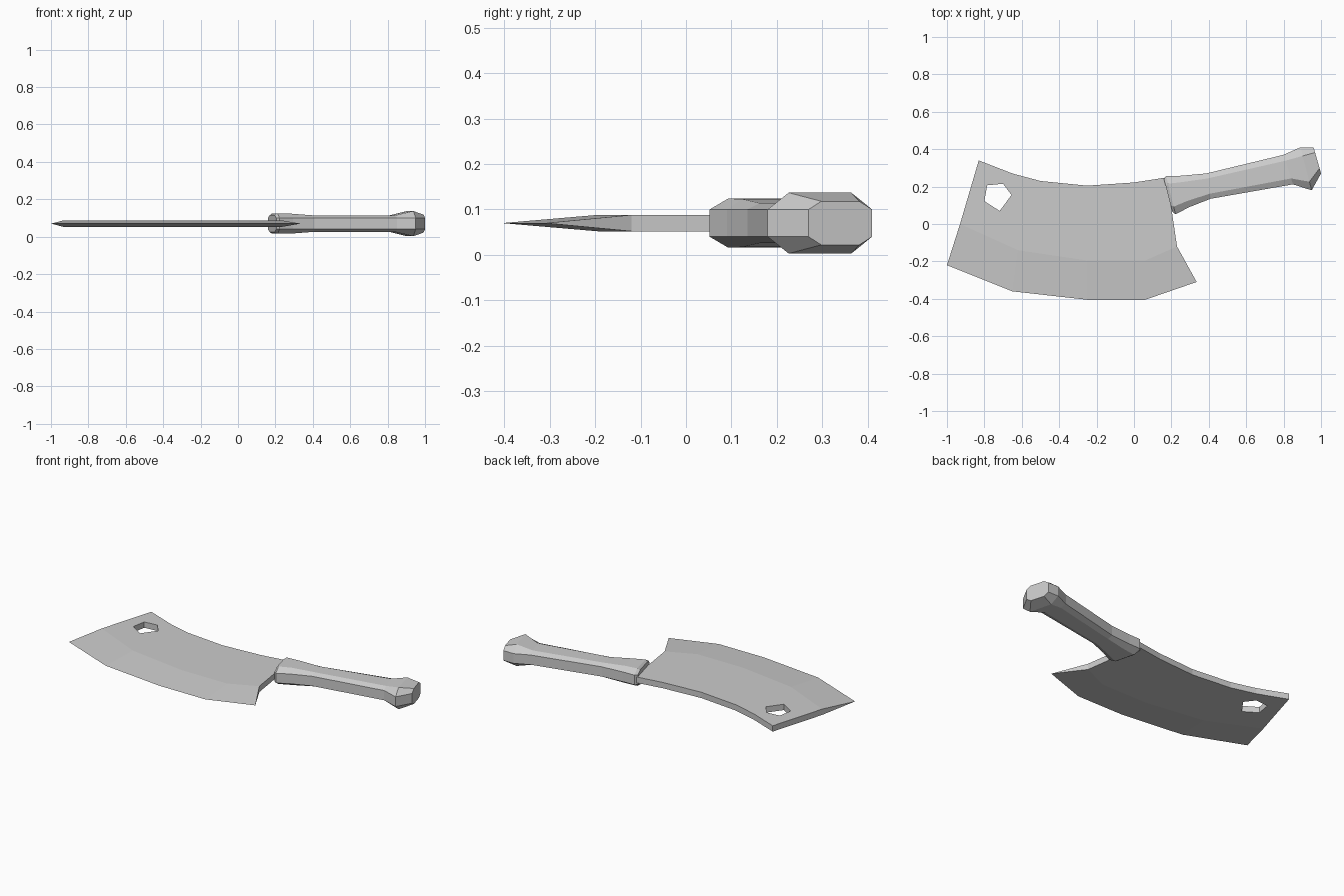
import bpy, bmesh
from mathutils import Vector

cube = bpy.data.objects.get("Cube")
if cube:
    bpy.data.objects.remove(cube, do_unlink=True)

MID = 0.07     # height of the symmetry plane
HALF = 0.018   # half the blade thickness

steel = bpy.data.materials.new("plain_grey")
steel.use_nodes = True
steel.diffuse_color = (0.6, 0.6, 0.6, 1)
steel.node_tree.nodes["Principled BSDF"].inputs["Base Color"].default_value = (0.6, 0.6, 0.6, 1)


def finish(bm, name):
    bmesh.ops.recalc_face_normals(bm, faces=bm.faces)
    mesh = bpy.data.meshes.new(name)
    bm.to_mesh(mesh)
    bm.free()
    mesh.materials.append(steel)
    obj = bpy.data.objects.new(name, mesh)
    bpy.context.collection.objects.link(obj)
    return obj


def row(bm, points, z):
    return [bm.verts.new((x, y, z)) for x, y in points]


def strip(bm, a, b, closed=False):
    n = len(a)
    for i in range(n if closed else n - 1):
        j = (i + 1) % n
        bm.faces.new((a[i], a[j], b[j], b[i]))


# Blade: flat plate with a hanging hole, ground down to a sharp edge
spine = [(-0.83, 0.34), (-0.65, 0.27), (-0.5, 0.23), (-0.25, 0.205),
         (0, 0.222), (0.18, 0.25), (0.205, 0.05)]
ridge = [(0.23, -0.12), (0.06, -0.195), (-0.25, -0.195), (-0.62, -0.14), (-0.93, 0)]
edge = [(0.335, -0.31), (0.06, -0.405), (-0.25, -0.405), (-0.65, -0.36), (-1, -0.22)]
hole = [(-0.785, 0.207), (-0.7, 0.215), (-0.655, 0.155), (-0.718, 0.07), (-0.8, 0.122)]

bm = bmesh.new()
cutting = row(bm, edge, MID)
sides = []
for z in (MID + HALF, MID - HALF):
    outer = row(bm, spine + ridge, z)
    inner = row(bm, hole, z)
    loops = [bm.edges.new((lp[i - 1], lp[i])) for lp in (outer, inner) for i in range(len(lp))]
    bmesh.ops.triangle_fill(bm, edges=loops, use_beauty=True, use_dissolve=False)
    strip(bm, outer[len(spine):], cutting)
    sides.append((outer, inner))
(top, top_hole), (low, low_hole) = sides
strip(bm, top_hole, low_hole, closed=True)
n = len(spine)
strip(bm, top[:n + 1], low[:n + 1])
bm.faces.new((top[-1], top[0], low[0], low[-1]))
bm.faces.new((top[n], low[n], cutting[0]))
bm.faces.new((top[-1], low[-1], cutting[-1]))
finish(bm, "blade")

# Handle: eight-sided sections (back point, belly point, half height)
sections = [((0.16, 0.24), (0.205, 0.065), 0.045),
            ((0.172, 0.256), (0.222, 0.052), 0.054),
            ((0.25, 0.258), (0.295, 0.09), 0.053),
            ((0.385, 0.27), (0.41, 0.135), 0.044),
            ((0.8, 0.37), (0.85, 0.212), 0.044),
            ((0.89, 0.41), (0.95, 0.18), 0.067),
            ((0.96, 0.41), (1.0, 0.27), 0.048)]
bm = bmesh.new()
rings = []
for back, belly, h in sections:
    back, belly = Vector(back), Vector(belly)
    profile = [(0, 0.03), (0.2, h), (0.8, h), (1, 0.03)]
    profile += [(t, -z) for t, z in reversed(profile)]
    rings.append([bm.verts.new((*back.lerp(belly, t), MID + z)) for t, z in profile])
for a, b in zip(rings, rings[1:]):
    strip(bm, a, b, closed=True)
bm.faces.new(rings[0])
bm.faces.new(rings[-1])
finish(bm, "handle")
